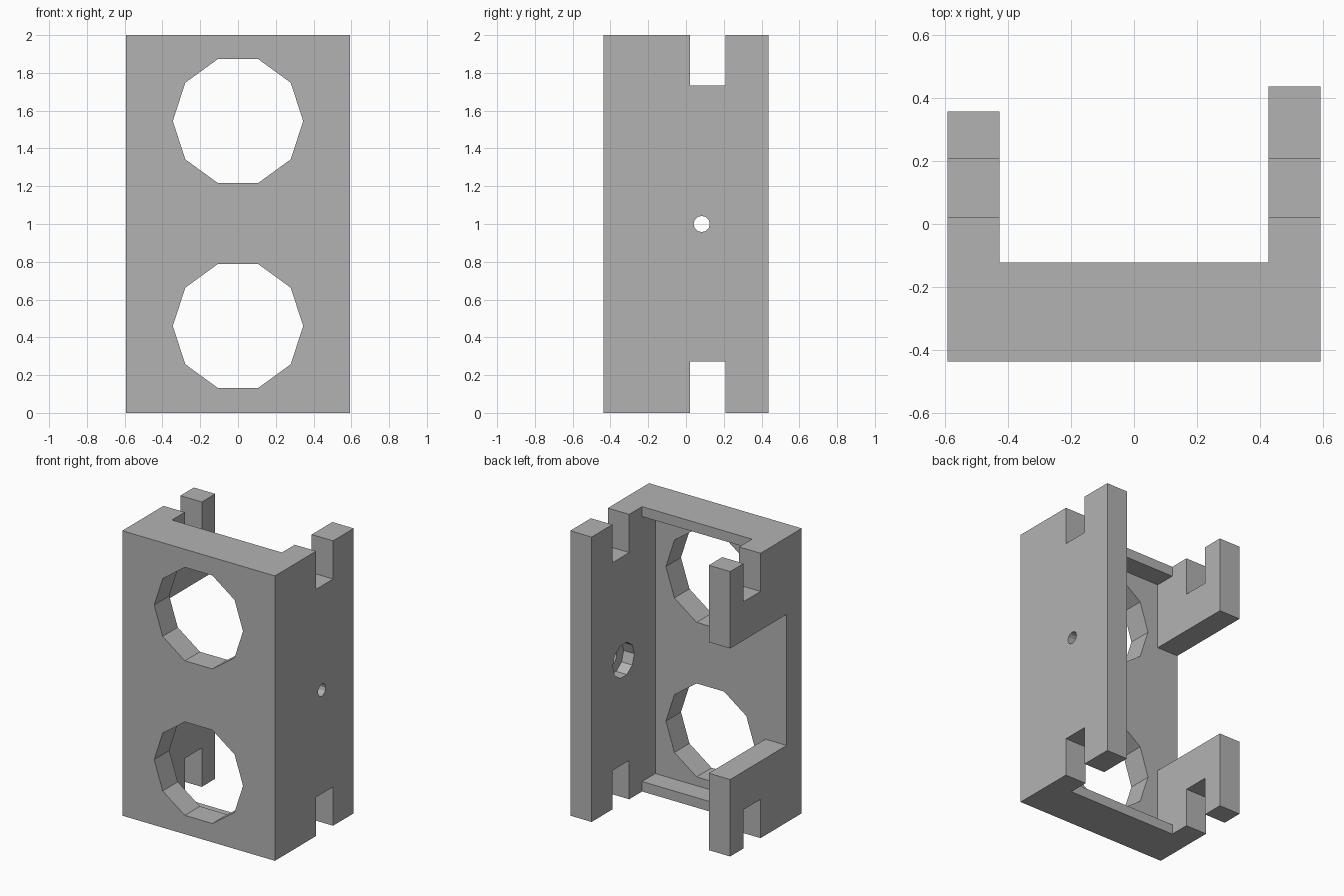
import bpy
from math import pi

cube = bpy.data.objects.get("Cube")
if cube:
    bpy.data.objects.remove(cube, do_unlink=True)

# Single flat grey
grey = bpy.data.materials.new("light grey")
grey.use_nodes = True
colour = (0.45, 0.45, 0.45, 1)
grey.diffuse_color = colour
grey.node_tree.nodes["Principled BSDF"].inputs["Base Color"].default_value = colour


def box(name, x, y, z):
    """Box spanning the given (low, high) pairs."""
    spans = (x, y, z)
    bpy.ops.mesh.primitive_cube_add(size=1, location=[(a + b) / 2 for a, b in spans])
    ob = bpy.context.object
    ob.name = name
    ob.scale = [b - a for a, b in spans]
    bpy.ops.object.transform_apply(location=True, rotation=True, scale=True)
    return ob


def rod(name, sides, radius, depth, centre, rotation):
    bpy.ops.mesh.primitive_cylinder_add(vertices=sides, radius=radius, depth=depth,
                                        location=centre, rotation=rotation)
    ob = bpy.context.object
    ob.name = name
    bpy.ops.object.transform_apply(location=True, rotation=True, scale=True)
    return ob


def cut(body, cutter):
    cutter.hide_render = True
    mod = body.modifiers.new(cutter.name, 'BOOLEAN')
    mod.operation = 'DIFFERENCE'
    mod.solver = 'EXACT'
    mod.object = cutter
    bpy.context.view_layer.objects.active = body
    bpy.ops.object.modifier_apply(modifier=mod.name)
    bpy.data.objects.remove(cutter, do_unlink=True)


W, D, INNER, PLATE = 0.593, 0.437, 0.427, -0.27

# Solid block to be hollowed into a bracket
bracket = box("sensor_bracket", (-W, W), (-D, D), (0, 2))
bracket.data.materials.append(grey)

# Open channel between the walls, then a deeper pocket leaving end lips
cut(bracket, box("channel", (-INNER, INNER), (-0.123, 1), (-1, 3)))
cut(bracket, box("pocket", (-INNER, INNER), (PLATE, 1), (0.07, 1.93)))

# Shorter wall on one side, with its middle removed
cut(bracket, box("wall_trim", (-1, -0.2), (0.357, 1), (-1, 3)))
cut(bracket, box("wall_window", (-1, -0.2), (PLATE, 1), (0.54, 1.46)))

# Slots in both ends of both walls
for z in ((-1, 0.272), (1.732, 3)):
    cut(bracket, box("slot", (-1, 1), (0.02, 0.208), z))

# Two large ten-sided openings through the front plate
for z in (0.46, 1.545):
    cut(bracket, rod("front_opening", 10, 0.345, 0.8, (0, -0.44, z), (pi / 2, pi / 2, 0)))

# Screw hole with a wider recess on the inside of the tall wall
cut(bracket, rod("screw_hole", 12, 0.043, 0.6, (0.5, 0.083, 1), (0, pi / 2, 0)))
cut(bracket, rod("screw_recess", 10, 0.12, 0.3, (0.36, 0.083, 1), (0, pi / 2, 0)))
